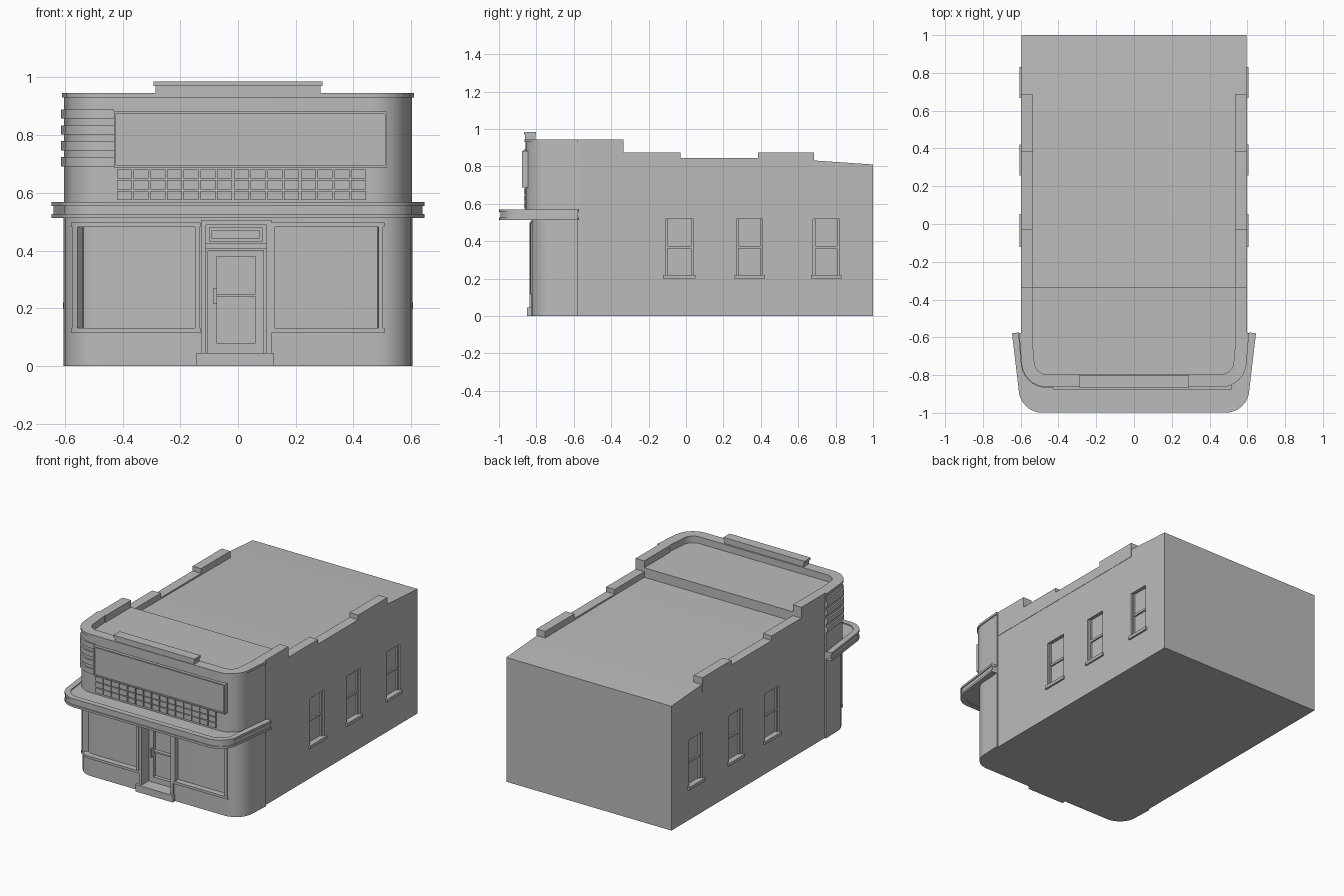
import bpy, bmesh, math
from mathutils import Vector

if "Cube" in bpy.data.objects:
    bpy.data.objects.remove(bpy.data.objects["Cube"])

GREY = (0.5, 0.5, 0.5, 1)
plaster = bpy.data.materials.new("grey_plaster")
plaster.use_nodes = True
plaster.diffuse_color = GREY
plaster.node_tree.nodes["Principled BSDF"].inputs["Base Color"].default_value = GREY
parts = []


def finish(name, bm):
    bmesh.ops.recalc_face_normals(bm, faces=bm.faces)
    mesh = bpy.data.meshes.new(name)
    bm.to_mesh(mesh)
    bm.free()
    mesh.materials.append(plaster)
    obj = bpy.data.objects.new(name, mesh)
    bpy.context.collection.objects.link(obj)
    parts.append(obj)
    return obj


def extrude(name, points, depth):
    """Close a ring of 3D points and extrude it along a vector."""
    bm = bmesh.new()
    face = bm.faces.new([bm.verts.new(p) for p in points])
    new = bmesh.ops.extrude_face_region(bm, geom=[face])["geom"]
    verts = [v for v in new if isinstance(v, bmesh.types.BMVert)]
    bmesh.ops.translate(bm, verts=verts, vec=depth)
    return finish(name, bm)


def slab(name, path, z0, z1):
    return extrude(name, [(x, y, z0) for x, y in path], (0, 0, z1 - z0))


def box(name, x, y, z):
    return slab(name, [(x[0], y[0]), (x[1], y[0]), (x[1], y[1]), (x[0], y[1])], *z)


def front_path(side, corner, front, radius):
    """Plan of the rounded front, running from -x round to +x."""
    half = [(side, -0.578)]
    for i in range(9):
        a = math.pi / 2 * i / 8
        half.append((corner - radius + radius * math.cos(a),
                     front + radius - radius * math.sin(a)))
    return [(-x, y) for x, y in half] + half[::-1]


def clip(path, x0, x1):
    out = []
    for (ax, ay), (bx, by) in zip(path, path[1:]):
        lo, hi = max(ax, x0), min(bx, x1)
        if hi - lo > 1e-6:
            ends = [(x, ay + (by - ay) * (x - ax) / (bx - ax)) for x in (lo, hi)]
            out += ends if not out else ends[1:]
    return out


def strip(name, path, inner, outer, z0, z1):
    """A band that follows a plan path between two offsets."""
    def offset(d):
        pts = []
        for i, p in enumerate(path):
            a, b = path[max(i - 1, 0)], path[min(i + 1, len(path) - 1)]
            n = Vector((b[1] - a[1], a[0] - b[0])).normalized()
            pts.append((p[0] + n.x * d, p[1] + n.y * d))
        return pts
    return slab(name, offset(outer) + offset(inner)[::-1], z0, z1)


def carve(target, cutters):
    for c in cutters:
        mod = target.modifiers.new("cut", "BOOLEAN")
        mod.operation, mod.solver, mod.object = "DIFFERENCE", "EXACT", c
    graph = bpy.context.evaluated_depsgraph_get()
    mesh = bpy.data.meshes.new_from_object(target.evaluated_get(graph))
    target.modifiers.clear()
    target.data = mesh
    for c in cutters:
        parts.remove(c)
        bpy.data.objects.remove(c)


# Long rear hall with a stepped, sloping roof
hall_profile = [(-0.6, 0), (1, 0), (1, 0.81), (0.68, 0.832),
                (-0.335, 0.838), (-0.335, 0.9), (-0.6, 0.9)]
hall = extrude("hall", [(-0.595, y, z) for y, z in hall_profile], (1.19, 0, 0))

# Side windows with sills and sashes, and the stepped side parapets
side_windows = [(-0.11, 0.04), (0.27, 0.41), (0.68, 0.82)]
cutters = []
for s in (-1, 1):
    label = "left" if s > 0 else "right"
    for y0, y1 in side_windows:
        cutters.append(box("cutter", sorted((s * 0.572, s * 0.7)), (y0, y1), (0.22, 0.52)))
        box(label + "_window_sill", sorted((s * 0.56, s * 0.607)),
            (y0 - 0.012, y1 + 0.012), (0.2, 0.22))
        box(label + "_window_sash", sorted((s * 0.56, s * 0.582)), (y0, y1), (0.36, 0.375))
        for y in (y0, y1 - 0.012):
            box(label + "_window_jamb", sorted((s * 0.56, s * 0.584)), (y, y + 0.012), (0.22, 0.52))
    for y0, y1, top in [(-0.6, -0.335, 0.945), (-0.335, -0.03, 0.875),
                        (-0.03, 0.385, 0.845), (0.385, 0.685, 0.875)]:
        box(label + "_parapet", sorted((s * 0.535, s * 0.597)), (y0, y1), (0.78, top))
carve(hall, cutters)

# Ground floor of the shop front
lower = front_path(0.605, 0.6, -0.825, 0.12)
shop = slab("shop_front", lower, 0, 0.54)
shop_windows = [(-0.555, -0.145), (0.125, 0.49)]
cutters = [strip("cutter", clip(lower, a, b), -0.03, 0.06, 0.13, 0.49)
           for a, b in shop_windows]
cutters.append(box("cutter", (-0.115, 0.1), (-0.74, -0.95), (0.045, 0.5)))
carve(shop, cutters)

# Display window frames
for a, b in shop_windows:
    for z in (0.115, 0.482):
        strip("display_window_rail", clip(lower, a - 0.015, b + 0.015), -0.02, 0.01, z, z + 0.016)
    for x in (a - 0.012, b - 0.004):
        strip("display_window_post", clip(lower, x, x + 0.016), -0.02, 0.008, 0.12, 0.495)

# Recessed doorway
box("door_step", (-0.145, 0.125), (-0.85, -0.72), (0, 0.045))
for x in (-0.128, 0.098):
    box("doorway_post", (x, x + 0.018), (-0.837, -0.76), (0.045, 0.5))
box("doorway_lintel", (-0.128, 0.116), (-0.835, -0.74), (0.488, 0.505))
box("transom_bar", (-0.115, 0.1), (-0.775, -0.73), (0.405, 0.425))
for z in (0.432, 0.47):
    box("transom_rail", (-0.1, 0.085), (-0.762, -0.73), (z, z + 0.01))
for x in (-0.1, 0.075):
    box("transom_stile", (x, x + 0.01), (-0.762, -0.73), (0.432, 0.48))
for x in (-0.105, 0.06):
    box("door_stile", (x, x + 0.03), (-0.765, -0.73), (0.045, 0.4))
for z0, z1 in [(0.045, 0.08), (0.24, 0.25), (0.38, 0.4)]:
    box("door_rail", (-0.105, 0.09), (-0.763, -0.73), (z0, z1))
box("door_handle", (-0.085, -0.073), (-0.785, -0.755), (0.215, 0.27))

# Rounded canopy with raised lips
canopy = front_path(0.64, 0.605, -0.993, 0.12)
slab("canopy", canopy, 0.517, 0.562)
for z in (0.513, 0.555):
    strip("canopy_lip", canopy, -0.03, 0.006, z, z + 0.014)

# Upper storey, its parapet and coping
upper = front_path(0.603, 0.59, -0.858, 0.13)
slab("upper_storey", upper, 0.53, 0.9)
strip("front_parapet", upper, -0.06, 0, 0.88, 0.935)
strip("front_coping", upper, -0.062, 0.006, 0.93, 0.945)
box("raised_parapet", (-0.285, 0.285), (-0.86, -0.805), (0.93, 0.975))
box("raised_coping", (-0.292, 0.292), (-0.866, -0.802), (0.97, 0.985))

# Blank fascia board with a thin border
box("fascia_board", (-0.425, 0.512), (-0.87, -0.74), (0.695, 0.876))
for z in (0.688, 0.873):
    box("fascia_rail", (-0.43, 0.517), (-0.877, -0.74), (z, z + 0.008))
for x in (-0.43, 0.509):
    box("fascia_stile", (x, x + 0.008), (-0.877, -0.74), (0.688, 0.881))

# Glass block band below the board
columns, rows = 15, 3
for i in range(columns):
    for j in range(rows):
        x, z = -0.42 + i * 0.058, 0.575 + j * 0.037
        box("glass_block", (x, x + 0.052), (-0.866, -0.85), (z, z + 0.032))

# Ribs wrapping one upper corner
for j in range(4):
    z = 0.692 + j * 0.055
    strip("corner_rib", clip(upper, -0.61, -0.43), -0.02, 0.01, z, z + 0.032)

# Smooth the rounded corners only
bpy.ops.object.select_all(action="DESELECT")
for obj in parts:
    obj.select_set(True)
bpy.context.view_layer.objects.active = hall
bpy.ops.object.shade_smooth_by_angle(angle=math.radians(30))
